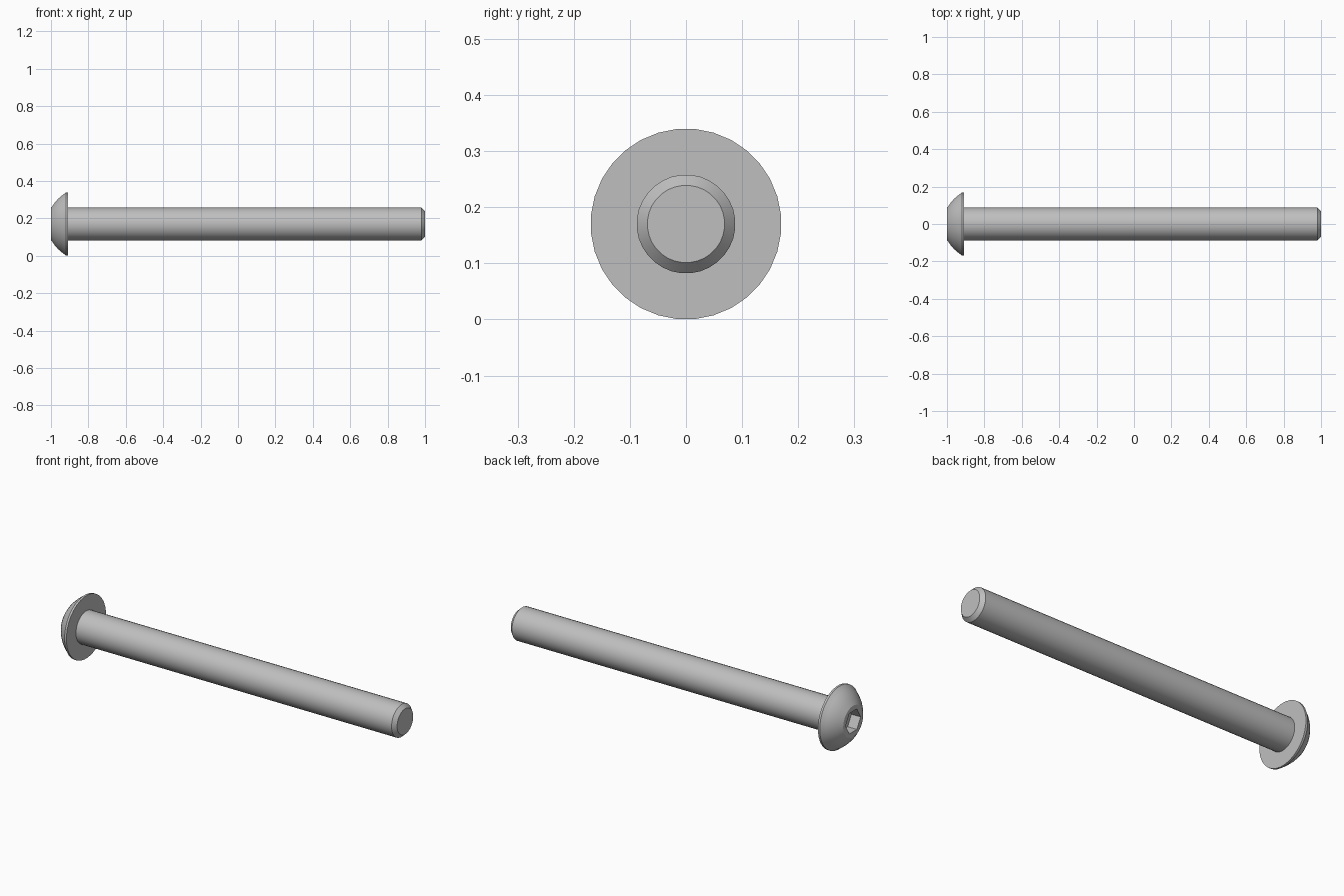
import bpy, bmesh, math

if "Cube" in bpy.data.objects:
    bpy.data.objects.remove(bpy.data.objects["Cube"], do_unlink=True)

AXIS_Z = 0.17
SIDES = 32

steel = bpy.data.materials.new("grey steel")
steel.use_nodes = True
COLOUR = (0.52, 0.52, 0.52, 1)
steel.diffuse_color = COLOUR
steel.node_tree.nodes["Principled BSDF"].inputs["Base Color"].default_value = COLOUR


def ring(bm, x, radius, count=SIDES, offset=0.5):
    """Ring of vertices around the long axis."""
    angles = [2 * math.pi * (i + offset) / count for i in range(count)]
    return [bm.verts.new((x, radius * math.cos(a), AXIS_Z + radius * math.sin(a)))
            for a in angles]


def skin(bm, a, b):
    """Quads between two rings of equal count."""
    n = len(a)
    for i in range(n):
        bm.faces.new((a[i], a[(i + 1) % n], b[(i + 1) % n], b[i]))


def lathe(bm, profile):
    rings = [ring(bm, x, r) for x, r in profile]
    for a, b in zip(rings, rings[1:]):
        skin(bm, a, b)
    return rings


def loop_edges(bm, verts):
    pairs = zip(verts, verts[1:] + verts[:1])
    return [bm.edges.get(p) or bm.edges.new(p) for p in pairs]


def finish(bm, name):
    bmesh.ops.recalc_face_normals(bm, faces=bm.faces)
    mesh = bpy.data.meshes.new(name)
    bm.to_mesh(mesh)
    bm.free()
    mesh.materials.append(steel)
    obj = bpy.data.objects.new(name, mesh)
    bpy.context.collection.objects.link(obj)
    bpy.ops.object.select_all(action="DESELECT")
    obj.select_set(True)
    bpy.context.view_layer.objects.active = obj
    bpy.ops.object.shade_smooth_by_angle(angle=math.radians(25))
    return obj


HEAD_BACK = -0.908
SHAFT_R = 0.088

# Domed head: flat face, convex dome, thin rim, flat underside
bm = bmesh.new()
dome = [(-1, 0.085), (-0.982, 0.112), (-0.963, 0.134), (-0.943, 0.152), (-0.922, 0.167)]
rim = [(-0.919, 0.17), (HEAD_BACK, 0.17), (HEAD_BACK, SHAFT_R)]
face_ring = lathe(bm, dome + rim)[0]

# Hexagonal drive socket sunk into the flat face
HEX_R = 0.064
mouth = ring(bm, -1, HEX_R, 6, 0)
floor = ring(bm, -0.945, HEX_R, 6, 0)
skin(bm, mouth, floor)
bm.faces.new(floor)
bmesh.ops.triangle_fill(bm, use_beauty=True, normal=(-1, 0, 0),
                        edges=loop_edges(bm, face_ring) + loop_edges(bm, mouth))
finish(bm, "button_head")

# Plain shaft with a chamfered tip
bm = bmesh.new()
tip = lathe(bm, [(HEAD_BACK, SHAFT_R), (0.98, SHAFT_R), (1, 0.069)])[-1]
bm.faces.new(tip)
shaft = finish(bm, "shaft")
# The open end keeps its outward direction
bm = bmesh.new()
bm.from_mesh(shaft.data)
bm.faces.ensure_lookup_table()
if bm.faces[-1].normal.x < 0:
    bmesh.ops.reverse_faces(bm, faces=bm.faces)
bm.to_mesh(shaft.data)
bm.free()
